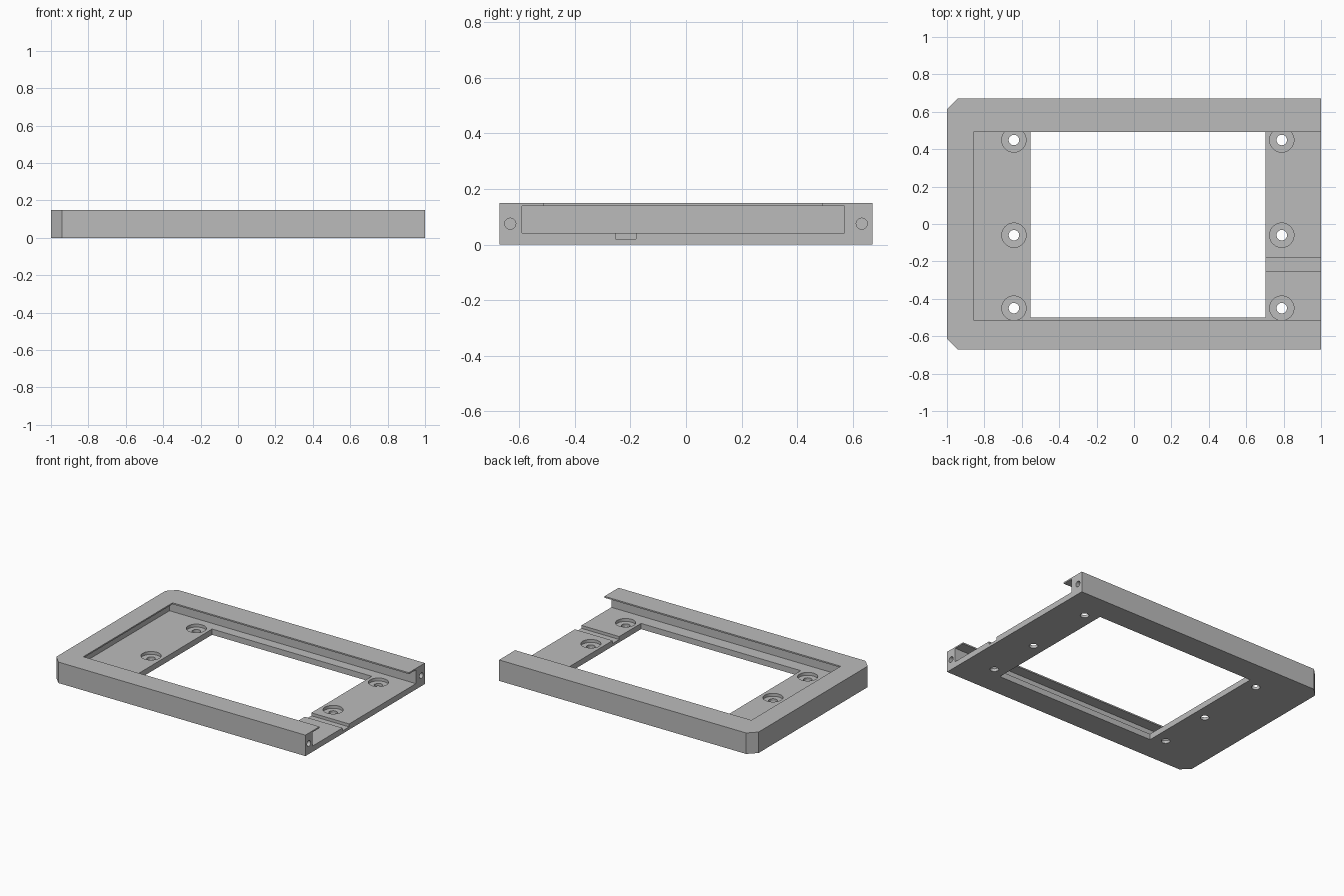
import bpy, bmesh
from mathutils import Matrix, Vector

cube = bpy.data.objects.get("Cube")
if cube:
    bpy.data.objects.remove(cube, do_unlink=True)

HALF_Y, HEIGHT, FLOOR, LIP = 0.671, 0.149, 0.041, 0.139

grey = bpy.data.materials.new("plain_grey")
grey.use_nodes = True
grey.diffuse_color = (0.5, 0.5, 0.5, 1)
grey.node_tree.nodes["Principled BSDF"].inputs["Base Color"].default_value = (0.5, 0.5, 0.5, 1)


def make_object(name, bm):
    bmesh.ops.recalc_face_normals(bm, faces=bm.faces[:])
    mesh = bpy.data.meshes.new(name)
    bm.to_mesh(mesh)
    bm.free()
    mesh.materials.append(grey)
    obj = bpy.data.objects.new(name, mesh)
    bpy.context.collection.objects.link(obj)
    return obj


def box(name, x0, x1, y0, y1, z0, z1):
    bm = bmesh.new()
    size = Vector((x1 - x0, y1 - y0, z1 - z0))
    centre = Vector((x0 + x1, y0 + y1, z0 + z1)) / 2
    bmesh.ops.create_cube(bm, size=1, matrix=Matrix.Translation(centre) @ Matrix.Diagonal(size).to_4x4())
    return make_object(name, bm)


def cylinder(name, centre, radius, depth, axis="Z"):
    bm = bmesh.new()
    matrix = Matrix.Translation(centre)
    if axis == "X":
        matrix = matrix @ Matrix.Rotation(1.5707963, 4, "Y")
    bmesh.ops.create_cone(bm, cap_ends=True, segments=40, radius1=radius,
                          radius2=radius, depth=depth, matrix=matrix)
    return make_object(name, bm)


# Tray body: a slab with both corners of the closed end chamfered
bm = bmesh.new()
c = 0.058
outline = [(1, -HALF_Y), (1, HALF_Y), (c - 1, HALF_Y), (-1, HALF_Y - c),
           (-1, c - HALF_Y), (c - 1, -HALF_Y)]
base = bm.faces.new([bm.verts.new((x, y, 0)) for x, y in outline])
top = bmesh.ops.extrude_face_region(bm, geom=[base])["geom"]
bmesh.ops.translate(bm, vec=(0, 0, HEIGHT), verts=[v for v in top if isinstance(v, bmesh.types.BMVert)])
tray = make_object("tray_frame", bm)

# Sliding slot, opening under the lip, window and cable groove
cutters = [
    box("slot_cutter", -0.938, 1.1, -0.59, 0.57, FLOOR, LIP),
    box("lip_opening_cutter", -0.858, 1.1, -0.512, 0.491, 0.1, 0.2),
    box("window_cutter", -0.553, 0.703, -0.499, 0.499, -0.1, 0.08),
    box("groove_cutter", 0.65, 1.1, -0.254, -0.18, 0.02, 0.08),
]

# Counterbored screw holes in the floor
for x in (-0.642, 0.79):
    for y in (-0.45, -0.06, 0.449):
        cutters.append(cylinder("counterbore_cutter", (x, y, 0.05), 0.065, 0.06))
        cutters.append(cylinder("screw_hole_cutter", (x, y, 0), 0.028, 0.14))

# Blind holes in the ends of the two rails
for y in (-0.632, 0.632):
    cutters.append(cylinder("rail_hole_cutter", (1, y, 0.075), 0.02, 0.24, "X"))

bpy.context.view_layer.objects.active = tray
for cutter in cutters:
    mod = tray.modifiers.new("cut", "BOOLEAN")
    mod.operation = "DIFFERENCE"
    mod.solver = "EXACT"
    mod.object = cutter
    bpy.ops.object.modifier_apply(modifier=mod.name)
    bpy.data.objects.remove(cutter, do_unlink=True)

# Smooth hole walls, crisp edges elsewhere
bpy.ops.object.select_all(action="DESELECT")
tray.select_set(True)
bpy.ops.object.shade_smooth_by_angle(angle=0.5)
